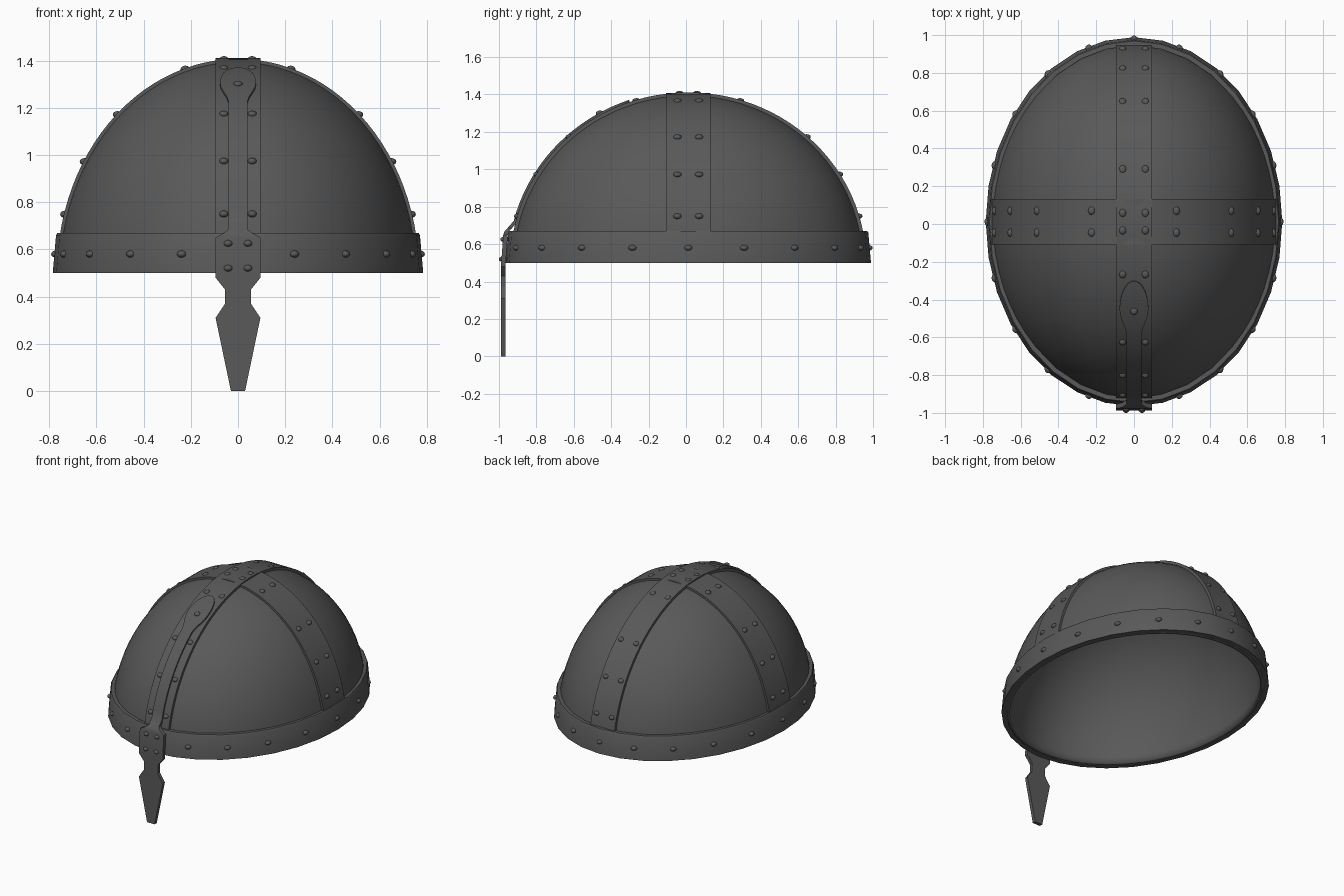
import bpy, bmesh
from math import sin, cos, pi, radians
from mathutils import Vector, Matrix

if "Cube" in bpy.data.objects:
    bpy.data.objects.remove(bpy.data.objects["Cube"])

iron = bpy.data.materials.new("dark iron")
iron.use_nodes = True
GREY = (0.1, 0.1, 0.1, 1)
iron.diffuse_color = GREY
iron.node_tree.nodes["Principled BSDF"].inputs["Base Color"].default_value = GREY

# Dome ellipsoid: half width, half depth, height, and its centre
A, B, C = 0.76, 0.94, 0.90
CENTRE = Vector((0, 0.012, 0.5))


def finish(name, bm, angle=30):
    bmesh.ops.recalc_face_normals(bm, faces=bm.faces)
    mesh = bpy.data.meshes.new(name)
    bm.to_mesh(mesh)
    bm.free()
    mesh.materials.append(iron)
    obj = bpy.data.objects.new(name, mesh)
    bpy.context.collection.objects.link(obj)
    bpy.ops.object.select_all(action="DESELECT")
    obj.select_set(True)
    bpy.context.view_layer.objects.active = obj
    bpy.ops.object.shade_smooth_by_angle(angle=radians(angle))
    return obj


def arc_point(radius, degrees, lift):
    """Position across and up on the dome arc, raised along its normal."""
    t = radians(degrees)
    normal = Vector((cos(t) / radius, sin(t) / C)).normalized()
    return Vector((radius * cos(t), C * sin(t))) + normal * lift, normal


def strip(name, stations, place):
    """Bent flat bar from (half width, outer point, inner point) stations."""
    bm = bmesh.new()
    rows = []
    for half, outer, inner in stations:
        rows.append([bm.verts.new(place(w, p)) for w, p in
                     ((-half, outer), (half, outer), (half, inner), (-half, inner))])
    for r, s in zip(rows, rows[1:]):
        for i in range(4):
            j = (i + 1) % 4
            bm.faces.new((r[i], r[j], s[j], s[i]))
    bm.faces.new(rows[0])
    bm.faces.new(rows[-1])
    return finish(name, bm)


def along_y(w, p):
    return CENTRE + Vector((w, p[0], p[1]))


def along_x(w, p):
    return CENTRE + Vector((p[0], w, p[1]))


def arc_station(half, radius, degrees, lift, depth):
    outer, normal = arc_point(radius, degrees, lift)
    return half, outer, outer - normal * depth


# Dome shell
bm = bmesh.new()
bmesh.ops.create_uvsphere(bm, u_segments=64, v_segments=48, radius=1)
bmesh.ops.bisect_plane(bm, geom=bm.verts[:] + bm.edges[:] + bm.faces[:],
                       plane_co=(0, 0, 0.003), plane_no=(0, 0, 1), clear_inner=True)
bmesh.ops.transform(bm, verts=bm.verts,
                    matrix=Matrix.Translation(CENTRE) @ Matrix.Diagonal((A, B, C, 1)))
dome = finish("dome", bm)
shell = dome.modifiers.new("thickness", "SOLIDIFY")
shell.thickness = 0.025
shell.offset = -1

# Brow band
bm = bmesh.new()
SIDES = 32
rings = []
for inset, z in ((0, 0.5), (0.014, 0.66), (0.02, 0.67), (0.045, 0.67), (0.034, 0.5)):
    rings.append([bm.verts.new(((0.785 - inset) * sin(2 * pi * i / SIDES),
                                CENTRE.y - (0.977 - inset) * cos(2 * pi * i / SIDES), z))
                  for i in range(SIDES)])
for r, s in zip(rings, rings[1:] + rings[:1]):
    for i in range(SIDES):
        j = (i + 1) % SIDES
        bm.faces.new((r[i], r[j], s[j], s[i]))
finish("brow_band", bm)

# Crossing straps
sweep = [6 + 168 * i / 48 for i in range(49)]
strip("side_strap", [arc_station(0.12, A, d, 0.007, 0.022) for d in sweep], along_x)
strip("crest_strap", [arc_station(0.095, B, d, 0.011, 0.026) for d in sweep], along_y)

# Nose guard: flat blade, collar over the band, long stem, rounded head
blade = [(0.03, -0.988, 0), (0.095, -0.988, 0.31), (0.055, -0.988, 0.37),
         (0.055, -0.988, 0.43), (0.095, -0.988, 0.48), (0.095, -0.988, 0.5),
         (0.095, -0.977, 0.65), (0.062, -0.97, 0.668), (0.04, -0.955, 0.685)]
guard = []
for half, y, z in blade:
    outer = Vector((y - CENTRE.y, z - CENTRE.z))
    guard.append((half, outer, outer + Vector((0.024, 0))))
head = [(52, 0.04), (54, 0.046), (57, 0.064), (59, 0.073), (61, 0.076), (63, 0.075),
        (65, 0.07), (67, 0.061), (69, 0.045), (70, 0.032), (70.8, 0.01)]
for d, half in [(d, 0.04) for d in range(14, 52, 3)] + head:
    guard.append(arc_station(half, B, 180 - d, 0.022, 0.02))
strip("nose_guard", guard, along_y)


# Rivets: low rounded studs
studs = bmesh.new()


def rivet(x, y, z):
    bmesh.ops.create_uvsphere(
        studs, u_segments=12, v_segments=8, radius=1,
        matrix=Matrix.Translation((x, y, z)) @ Matrix.Diagonal((0.02, 0.023, 0.015, 1)))


steps = (16, 31.5, 48, 73)
for d in steps + tuple(180 - s for s in steps):
    p, _ = arc_point(A, d, 0.003)
    for w in (-0.058, 0.058):
        rivet(*along_x(w, p))
for d in steps + (87.2, 92.8) + tuple(180 - s for s in steps):
    p, _ = arc_point(B, d, 0.005)
    for w in (-0.06, 0.06):
        rivet(*along_y(w, p))
for i in range(1, 20):
    t = 2 * pi * i / 20
    rivet(0.772 * sin(t), CENTRE.y - 0.963 * cos(t), 0.58)
for x in (-0.042, 0.042):
    rivet(x, -0.978, 0.52)
    rivet(x, -0.97, 0.625)
p, _ = arc_point(B, 119.5, 0.018)
rivet(*along_y(0, p))
finish("rivets", studs, 60)
